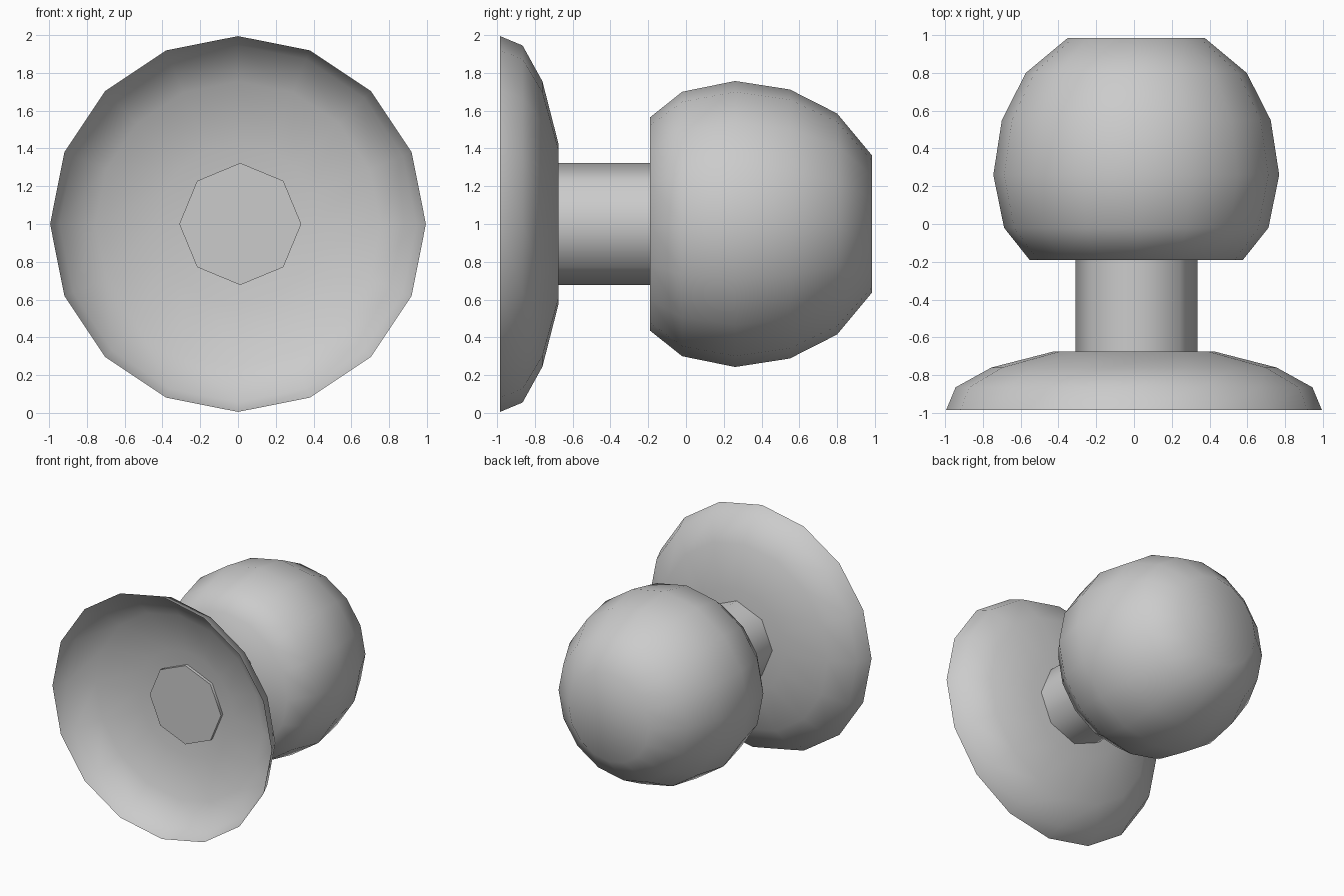
import bpy, bmesh, math

cube = bpy.data.objects.get("Cube")
if cube:
    bpy.data.objects.remove(cube, do_unlink=True)

# Single plain grey
grey = bpy.data.materials.new("plain grey")
grey.use_nodes = True
colour = (0.6, 0.6, 0.6, 1)
grey.diffuse_color = colour
grey.node_tree.nodes["Principled BSDF"].inputs["Base Color"].default_value = colour


def turned_part(name, profile, sides, centre_x=0.0, cap_start=True, cap_end=True):
    """Turn (radius, y) points around the y axis, vertex at the top."""
    bm = bmesh.new()
    rings = []
    for r, y in profile:
        angles = [2 * math.pi * i / sides for i in range(sides)]
        rings.append([bm.verts.new((centre_x + r * math.sin(a), y, 1 + r * math.cos(a)))
                      for a in angles])
    for a, b in zip(rings, rings[1:]):
        for i in range(sides):
            j = (i + 1) % sides
            bm.faces.new((a[i], b[i], b[j], a[j]))
    if cap_start:
        bm.faces.new(rings[0])
    if cap_end:
        bm.faces.new(rings[-1][::-1])
    bmesh.ops.recalc_face_normals(bm, faces=bm.faces[:])
    mesh = bpy.data.meshes.new(name)
    bm.to_mesh(mesh)
    bm.free()
    mesh.materials.append(grey)
    obj = bpy.data.objects.new(name, mesh)
    bpy.context.collection.objects.link(obj)
    bpy.ops.object.select_all(action='DESELECT')
    obj.select_set(True)
    bpy.context.view_layer.objects.active = obj
    bpy.ops.object.shade_smooth_by_angle(angle=math.radians(60))
    return obj


# Thin open dish at the front, hollow side facing forward
turned_part("dish", [(0.995, -0.985), (0.945, -0.865), (0.755, -0.76), (0.425, -0.675)],
            16, cap_start=False)

# Octagonal stem, its end standing slightly proud of the dish floor
turned_part("stem", [(0.323, -0.70), (0.323, -0.15)], 8, centre_x=0.012)

# Rounded knob, flattened at both ends
turned_part("knob", [(0.565, -0.19), (0.70, -0.02), (0.757, 0.26), (0.712, 0.55),
                     (0.585, 0.80), (0.363, 0.985)], 16, centre_x=0.012)
